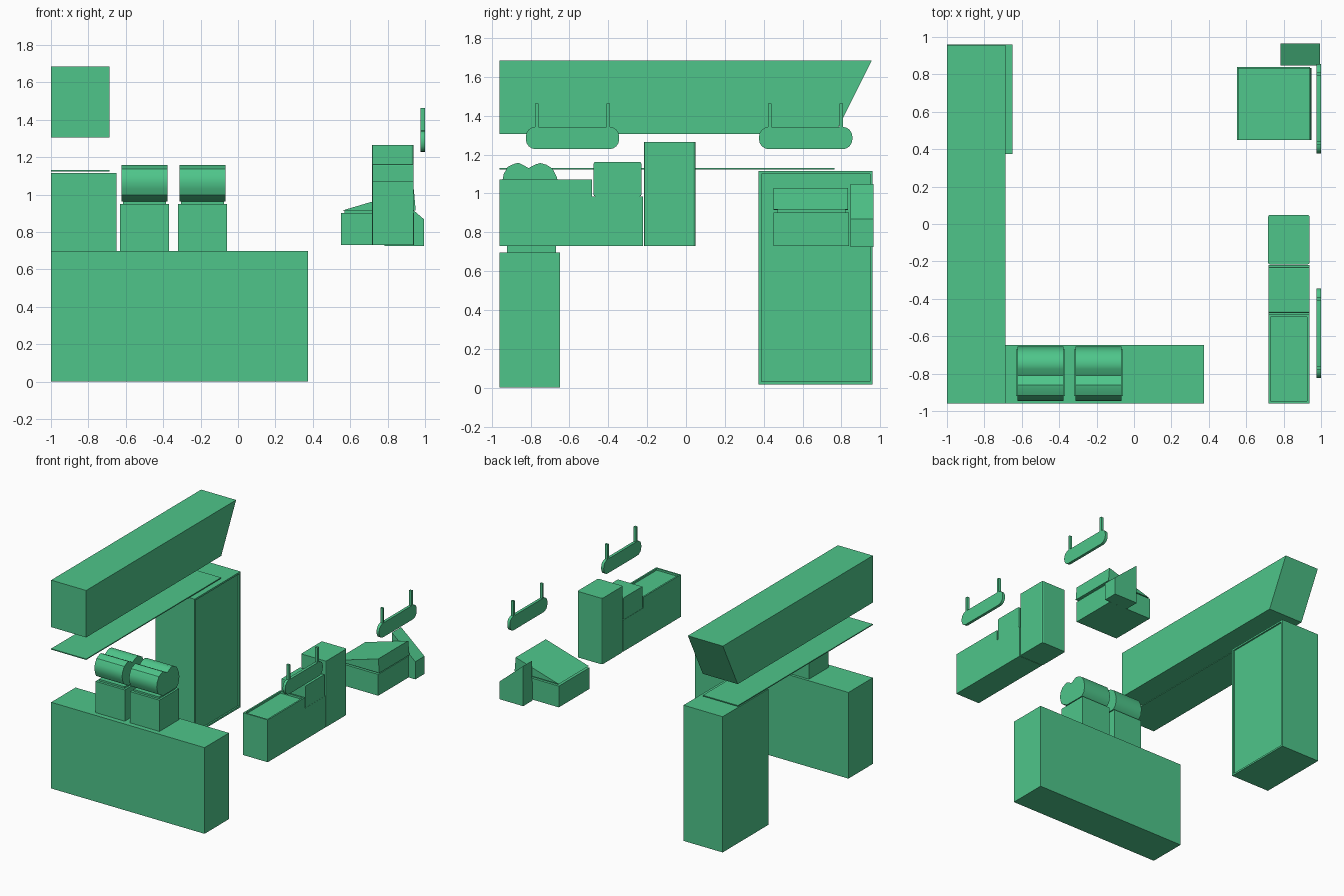
import bpy, bmesh, math
from mathutils import Vector

if "Cube" in bpy.data.objects:
    bpy.data.objects.remove(bpy.data.objects["Cube"])

green = bpy.data.materials.new("green")
green.diffuse_color = (0.077, 0.56, 0.255, 1)
green.use_nodes = True
green.node_tree.nodes["Principled BSDF"].inputs["Base Color"].default_value = green.diffuse_color


def finish(name, bm, smooth=False):
    bmesh.ops.recalc_face_normals(bm, faces=bm.faces[:])
    me = bpy.data.meshes.new(name)
    bm.to_mesh(me)
    bm.free()
    me.materials.append(green)
    ob = bpy.data.objects.new(name, me)
    bpy.context.collection.objects.link(ob)
    if smooth:
        bpy.ops.object.select_all(action='DESELECT')
        ob.select_set(True)
        bpy.context.view_layer.objects.active = ob
        bpy.ops.object.shade_smooth_by_angle(angle=math.radians(35))
    return ob


def prism(name, pts, axis, lo, hi, smooth=False, inset=None):
    """Extrude a profile along x (pts = y,z) or y (pts = x,z).
    inset = (direction, margin, depth) recesses the face facing that way."""
    bm = bmesh.new()
    place = (lambda p, t: (t, *p)) if axis == 'x' else (lambda p, t: (p[0], t, p[1]))
    a = [bm.verts.new(place(p, lo)) for p in pts]
    b = [bm.verts.new(place(p, hi)) for p in pts]
    bm.faces.new(a)
    bm.faces.new(b)
    for i in range(len(pts)):
        j = (i + 1) % len(pts)
        bm.faces.new((a[i], a[j], b[j], b[i]))
    if inset:
        direction, margin, depth = inset
        d = Vector(direction)
        bmesh.ops.recalc_face_normals(bm, faces=bm.faces[:])
        bm.normal_update()
        f = max((f for f in bm.faces if f.normal.dot(d) > 0.99),
                key=lambda f: f.calc_center_median().dot(d))
        bmesh.ops.inset_region(bm, faces=[f], thickness=margin)
        # straight-walled recess
        r = bmesh.ops.extrude_face_region(bm, geom=[f])
        vs = [g for g in r['geom'] if isinstance(g, bmesh.types.BMVert)]
        bmesh.ops.translate(bm, verts=vs, vec=-depth * d)
        if f.is_valid:
            bm.faces.remove(f)
    return finish(name, bm, smooth)


def box(name, x, y, z, inset=None, bevel=None):
    ob = prism(name, [(y[0], z[0]), (y[1], z[0]), (y[1], z[1]), (y[0], z[1])],
               'x', x[0], x[1], inset=inset)
    if bevel:
        width, axis = bevel
        bm = bmesh.new()
        bm.from_mesh(ob.data)
        edges = [e for e in bm.edges
                 if abs((e.verts[0].co - e.verts[1].co).normalized()[axis]) > 0.9]
        bmesh.ops.bevel(bm, geom=edges, offset=width, segments=2, profile=0.5, affect='EDGES')
        bm.to_mesh(ob.data)
        bm.free()
    return ob


# Left side: base counter, wall cabinet, thin shelf, tall cabinet
box("base_counter", (-1, 0.373), (-0.96, -0.648), (0, 0.697))
prism("overhead_cabinet", [(-0.96, 1.305), (0.767, 1.305), (0.957, 1.685), (-0.96, 1.685)],
      'x', -1, -0.687)
box("thin_shelf", (-1, -0.687), (-0.96, 0.765), (1.123, 1.131))
box("tall_cabinet", (-1, -0.65), (0.374, 0.96), (0.017, 1.115), inset=((1, 0, 0), 0.02, 0.012))

# Two matching units on the counter: block, neck and rounded top
roll = [(-0.865, 0.963), (-0.924, 0.998), (-0.937, 1.03), (-0.945, 1.065),
        (-0.938, 1.10), (-0.917, 1.137), (-0.882, 1.153), (-0.862, 1.157), (-0.84, 1.147),
        (-0.81, 1.13), (-0.775, 1.149), (-0.75, 1.156), (-0.72, 1.148), (-0.687, 1.128),
        (-0.665, 1.085), (-0.655, 1.04), (-0.665, 0.99), (-0.69, 0.963)]
for n, cx in enumerate((-0.5, -0.19), 1):
    box(f"unit_block_{n}", (cx - 0.131, cx + 0.131), (-0.92, -0.67), (0.697, 0.95))
    box(f"unit_neck_{n}", (cx - 0.115, cx + 0.115), (-0.90, -0.69), (0.95, 0.964))
    prism(f"unit_top_{n}", roll, 'x', cx - 0.124, cx + 0.124, smooth=True)

# Right side: stepped console, middle box, tower
prism("console", [(-0.96, 0.73), (-0.22, 0.73), (-0.22, 0.985), (-0.485, 0.985),
                  (-0.485, 1.072), (-0.96, 1.072)], 'x', 0.718, 0.938,
      inset=((0, 0, 1), 0.018, 0.015))
box("middle_box", (0.72, 0.937), (-0.475, -0.23), (0.985, 1.162), bevel=(0.008, 0))
box("tower", (0.716, 0.939), (-0.217, 0.049), (0.73, 1.264), bevel=(0.012, 2))

# Corner desk: base, neck, sloped lid
box("desk_base", (0.55, 0.94), (0.45, 0.84), (0.73, 0.902))
box("desk_neck", (0.57, 0.928), (0.472, 0.82), (0.902, 0.918))
prism("desk_lid", [(0.555, 0.914), (0.95, 0.916), (0.94, 1.028)], 'y', 0.45, 0.834)

# Corner block with sloped face
prism("corner_block", [(0.782, 0.725), (0.994, 0.725), (0.994, 0.868), (0.784, 1.048)],
      'y', 0.847, 0.964)

# Hanging lamps: rounded plate and two rods
for n, cy in enumerate((-0.584, 0.616), 1):
    r, hw, zc, hh = 0.05, 0.24, 1.285, 0.0575
    pts = []
    for sy, sz, a0 in ((1, 1, 0), (-1, 1, 90), (-1, -1, 180), (1, -1, 270)):
        for k in range(5):
            a = math.radians(a0 + k * 22.5)
            pts.append((cy + sy * (hw - r) + r * math.cos(a),
                        zc + sz * (hh - r) + r * math.sin(a)))
    prism(f"lamp_plate_{n}", pts, 'x', 0.977, 1.0, smooth=True)
    for side, dy in (("a", -0.184), ("b", 0.184)):
        box(f"lamp_rod_{n}{side}", (0.977, 1.0), (cy + dy - 0.009, cy + dy + 0.009),
            (1.34, 1.462))
